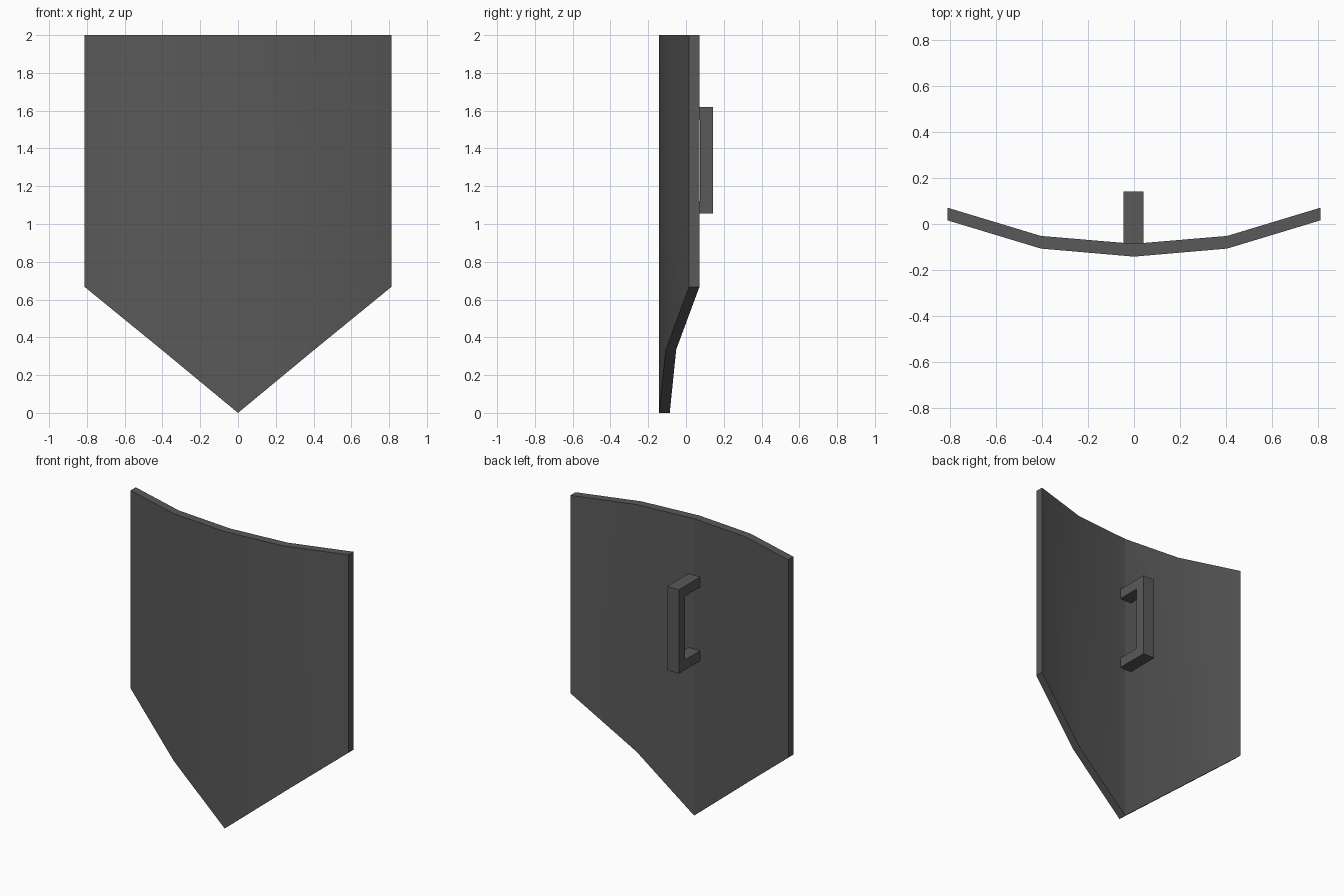
import bpy, bmesh

if "Cube" in bpy.data.objects:
    bpy.data.objects.remove(bpy.data.objects["Cube"])

mat = bpy.data.materials.new("dark grey")
mat.diffuse_color = (0.1, 0.1, 0.1, 1)
mat.use_nodes = True
mat.node_tree.nodes["Principled BSDF"].inputs["Base Color"].default_value = mat.diffuse_color


def make_object(name, bm):
    bmesh.ops.recalc_face_normals(bm, faces=bm.faces)
    mesh = bpy.data.meshes.new(name)
    bm.to_mesh(mesh)
    bm.free()
    mesh.materials.append(mat)
    ob = bpy.data.objects.new(name, mesh)
    bpy.context.collection.objects.link(ob)
    return ob


# Shield plate: columns of (x, front y, back y, bottom z), curved and pointed
half = [(0.405, -0.107, -0.052, 0.335), (0.812, 0.016, 0.071, 0.667)]
columns = [(-x, f, b, z) for x, f, b, z in reversed(half)] + [(0, -0.142, -0.086, 0.0)] + half
bm = bmesh.new()
rings = [[bm.verts.new(p) for p in ((x, f, z), (x, b, z), (x, b, 2), (x, f, 2))]
         for x, f, b, z in columns]
for r, s in zip(rings, rings[1:]):
    for i in range(4):
        j = (i + 1) % 4
        bm.faces.new((r[i], r[j], s[j], s[i]))
bm.faces.new(rings[0])
bm.faces.new(rings[-1])
# Smooth the curved sheets, keep rims and the rear centre fold sharp
for f in bm.faces:
    f.smooth = True
bm.normal_update()
bmesh.ops.recalc_face_normals(bm, faces=bm.faces)
for e in bm.edges:
    rear_fold = all(abs(v.co.x) < 1e-4 and v.co.y > -0.1 for v in e.verts)
    e.smooth = e.calc_face_angle() < 0.5 and not rear_fold
make_object("shield_plate", bm)

# Grip: C-shaped side profile extruded across x
x0, x1, back, bar = -0.046, 0.041, 0.142, 0.068
low, high, root = 1.055, 1.62, -0.095
profile = [(root, low), (back, low), (back, high), (root, high),
           (root, high - bar), (back - bar, high - bar),
           (back - bar, low + bar), (root, low + bar)]
bm = bmesh.new()
face = bm.faces.new([bm.verts.new((x0, y, z)) for y, z in profile])
out = bmesh.ops.extrude_face_region(bm, geom=[face])
bmesh.ops.translate(bm, vec=(x1 - x0, 0, 0),
                    verts=[g for g in out["geom"] if isinstance(g, bmesh.types.BMVert)])
make_object("grip_handle", bm)
